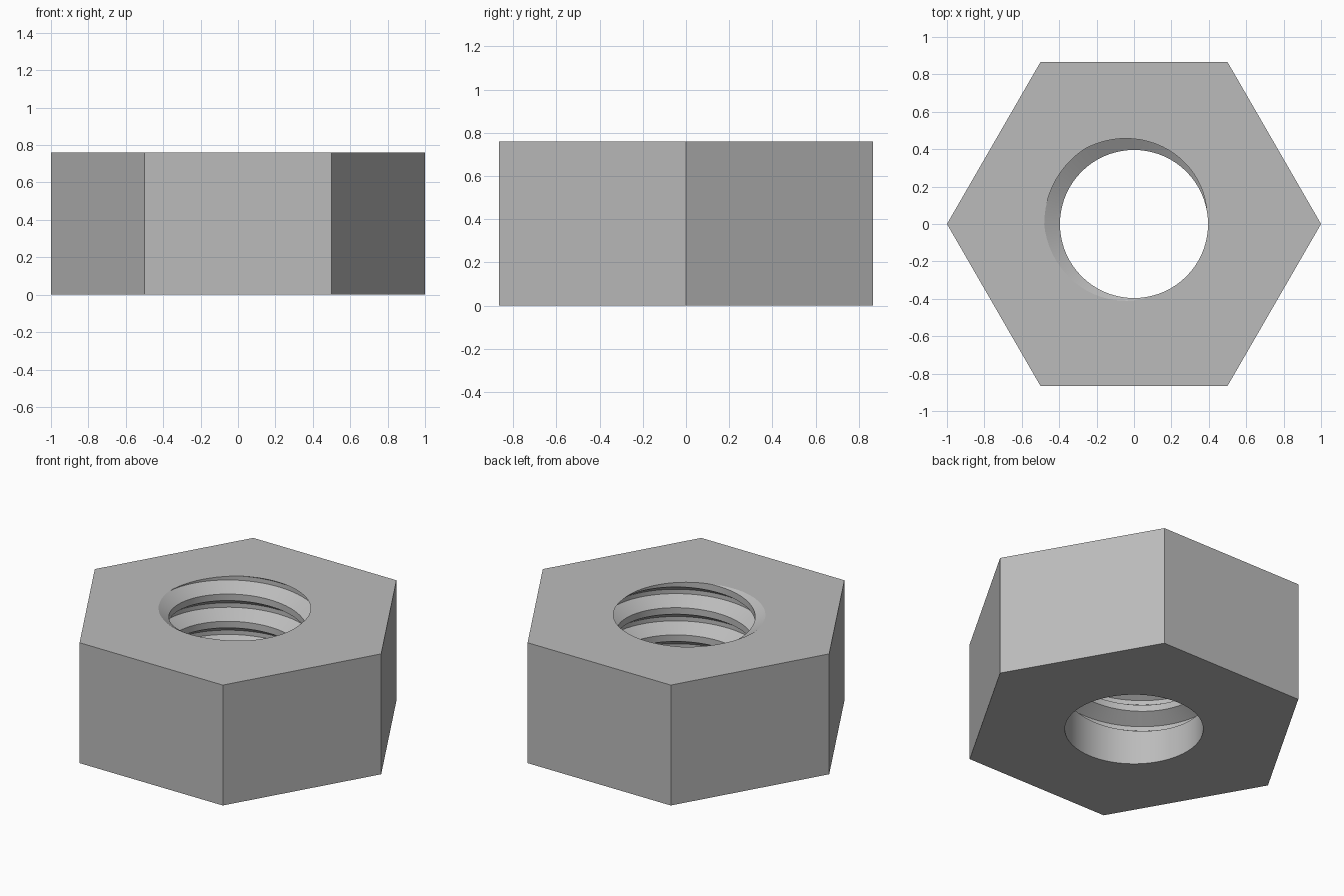
import bpy, bmesh
from math import cos, sin, radians, tau

cube = bpy.data.objects.get("Cube")
if cube:
    bpy.data.objects.remove(cube)

HEIGHT, BORE, DEPTH, PITCH = 0.76, 0.396, 0.084, 0.172
STEPS = 72                      # segments per turn
TOP_START = radians(285)        # where the groove breaks through the top
TURNS = 3.9                     # groove length below that point

steel = bpy.data.materials.new("steel_grey")
steel.use_nodes = True
steel.diffuse_color = (0.5, 0.5, 0.5, 1)
steel.node_tree.nodes["Principled BSDF"].inputs["Base Color"].default_value = steel.diffuse_color

bm = bmesh.new()

# Threaded bore: one pitch of the groove section swept up a helix
section = [(0, 0), (0.29, 1), (0.45, 1), (0.76, 0), (1, 0)]
previous = None
for i in range(-7 * STEPS, 2 * STEPS + 1):
    angle = TOP_START + tau * i / STEPS
    depth = DEPTH if i >= -TURNS * STEPS else 0
    row = [bm.verts.new(((BORE + depth * d) * cos(angle), (BORE + depth * d) * sin(angle),
                         HEIGHT + PITCH * (i / STEPS + z))) for z, d in section]
    if previous:
        for a in range(len(section) - 1):
            bm.faces.new((previous[a], previous[a + 1], row[a + 1], row[a]))
    previous = row
bmesh.ops.remove_doubles(bm, verts=bm.verts, dist=0.0002)

# Trim the bore level with both faces of the nut
for z, up in ((0, -1), (HEIGHT, 1)):
    bmesh.ops.bisect_plane(bm, geom=bm.verts[:] + bm.edges[:] + bm.faces[:], dist=1e-5,
                           plane_co=(0, 0, z), plane_no=(0, 0, up), clear_outer=True)
bmesh.ops.remove_doubles(bm, verts=bm.verts, dist=0.0002)


def rim(z):
    return [e for e in bm.edges if e.is_boundary and all(abs(v.co.z - z) < 1e-4 for v in e.verts)]


rims = [rim(0), rim(HEIGHT)]

# Six outer sides
rings = [[bm.verts.new((cos(tau * k / 6), sin(tau * k / 6), z)) for k in range(6)]
         for z in (0, HEIGHT)]
for k in range(6):
    n = (k + 1) % 6
    bm.faces.new((rings[0][k], rings[0][n], rings[1][n], rings[1][k]))

# Flat end faces between the hexagon and the bore
for ring, edges, up in zip(rings, rims, (-1, 1)):
    outline = [bm.edges.get((ring[k], ring[(k + 1) % 6])) for k in range(6)]
    bmesh.ops.triangle_fill(bm, edges=edges + outline, use_beauty=True, normal=(0, 0, up))

bmesh.ops.recalc_face_normals(bm, faces=bm.faces)
mesh = bpy.data.meshes.new("hex_nut")
bm.to_mesh(mesh)
bm.free()
mesh.materials.append(steel)
nut = bpy.data.objects.new("hex_nut", mesh)
bpy.context.collection.objects.link(nut)

# Smooth thread with crisp edges
bpy.ops.object.select_all(action="DESELECT")
nut.select_set(True)
bpy.context.view_layer.objects.active = nut
bpy.ops.object.shade_smooth_by_angle(angle=radians(25))
